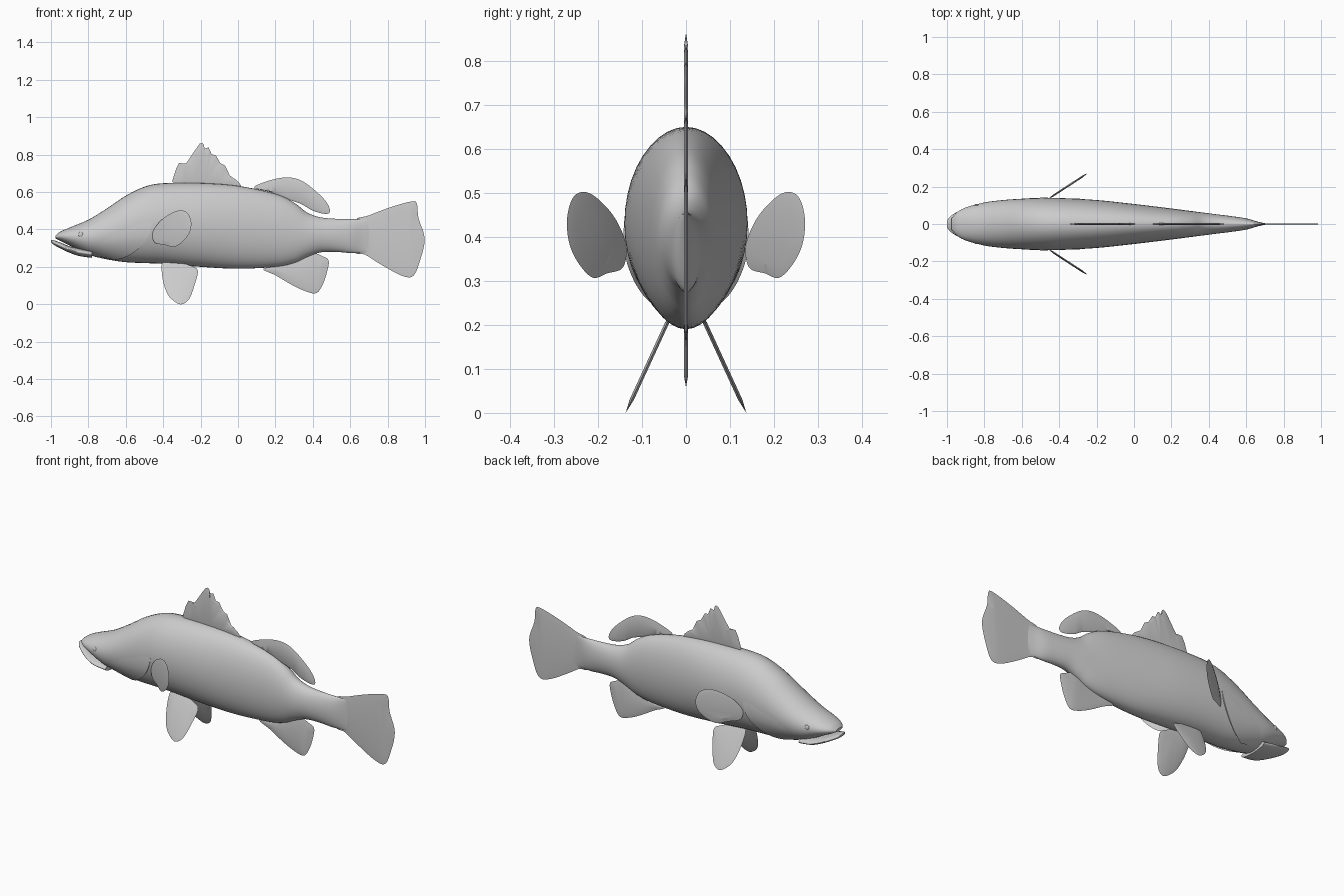
import bpy
import bmesh
from math import sin, cos, pi
from mathutils import Vector

default_cube = bpy.data.objects.get("Cube")
if default_cube:
    bpy.data.objects.remove(default_cube, do_unlink=True)

# One plain grey for the whole fish
grey = bpy.data.materials.new("plain_grey")
grey.use_nodes = True
COLOUR = (0.6, 0.6, 0.6, 1)
grey.diffuse_color = COLOUR
grey.node_tree.nodes["Principled BSDF"].inputs["Base Color"].default_value = COLOUR


def finish(name, bm, angle=40):
    """Turn a bmesh into a smooth shaded object."""
    bmesh.ops.recalc_face_normals(bm, faces=bm.faces)
    mesh = bpy.data.meshes.new(name)
    bm.to_mesh(mesh)
    bm.free()
    mesh.materials.append(grey)
    obj = bpy.data.objects.new(name, mesh)
    bpy.context.collection.objects.link(obj)
    bpy.ops.object.select_all(action="DESELECT")
    obj.select_set(True)
    bpy.context.view_layer.objects.active = obj
    bpy.ops.object.shade_smooth_by_angle(angle=angle * pi / 180)
    return obj


def hermite(a, b, c, d, t):
    """Smooth point between b and c."""
    a, b, c, d = (Vector(p) for p in (a, b, c, d))
    return b + ((c - a) * t + (2 * a - 5 * b + 4 * c - d) * t**2
                + (3 * b - a - 3 * c + d) * t**3) / 2


def smooth(points, steps, closed=False):
    n = len(points)
    pick = (lambda i: points[i % n]) if closed else (lambda i: points[max(0, min(n - 1, i))])
    out = [hermite(pick(i - 1), pick(i), pick(i + 1), pick(i + 2), s / steps)
           for i in range(n if closed else n - 1) for s in range(steps)]
    return out if closed else out + [Vector(points[-1])]


def skin(bm, rings, closed=True):
    """Join successive rows of vertices with quads."""
    for r, s in zip(rings, rings[1:]):
        n = len(r)
        for i in range(n if closed else n - 1):
            j = (i + 1) % n
            bm.faces.new((r[i], r[j], s[j], s[i]))


def section(station, angle):
    """Point on the oval section; the angle is measured from the belly."""
    x, low, high, half = station
    return Vector((x, half * sin(angle), (low + high) / 2 - (high - low) / 2 * cos(angle)))


def loft(name, stations, steps=5, sides=40):
    bm = bmesh.new()
    rings = [[bm.verts.new(section(s, 2 * pi * k / sides)) for k in range(sides)]
             for s in smooth(stations, steps)]
    skin(bm, rings)
    bm.faces.new(rings[0])
    bm.faces.new(rings[-1])
    return finish(name, bm)


# Body: x, belly height, back height, half width
BODY = [(-.975, .352, .368, .03), (-.95, .338, .388, .06), (-.9, .314, .41, .088),
        (-.8, .265, .452, .115), (-.7, .24, .513, .128), (-.6, .225, .58, .135),
        (-.5, .22, .628, .139), (-.4, .216, .647, .139), (-.2, .2, .648, .128),
        (0, .19, .633, .107), (.2, .2, .59, .083), (.3, .22, .543, .07),
        (.37, .252, .49, .061), (.44, .277, .465, .052), (.52, .28, .457, .042),
        (.6, .274, .455, .03), (.66, .275, .455, .013), (.7, .275, .457, .004)]
loft("body", BODY)

# Lower jaw, slightly longer than the snout
JAW = [(-1, .334, .344, .016), (-.985, .318, .342, .038), (-.95, .298, .33, .062),
       (-.9, .275, .31, .084), (-.85, .258, .3, .094), (-.78, .248, .29, .09)]
loft("lower_jaw", JAW)

BODY_FINE = smooth(BODY, 5)


def body_at(x):
    for a, b in zip(BODY_FINE, BODY_FINE[1:]):
        if a[0] <= x <= b[0]:
            return a.lerp(b, (x - a[0]) / (b[0] - a[0]))
    return BODY_FINE[-1]


# Gill covers: raised flaps whose rear rim curves from throat to cheek
def gill_cover(name, side):
    bm = bmesh.new()
    rows, cols, lift = 16, 12, .007
    grid = []
    for r in range(rows + 1):
        t = r / rows
        angle = .12 * pi + .4 * pi * t
        rear = -.66 + .2 * sin(t * pi / 2)
        row = []
        for c in range(cols + 2):
            u = min(c / cols, 1)
            x = -.8 + (rear + .8) * u
            p = section(body_at(x), angle)
            rise = -.008 if c > cols else lift * u * min(1, 3 * (1 - t)) - .002 * (1 - u)
            p += Vector((0, sin(angle), -cos(angle))) * rise
            row.append(bm.verts.new((p.x, side * p.y, p.z)))
        grid.append(row)
    skin(bm, grid, closed=False)
    finish(name, bm)


# Fins: thin lens shaped blades, thickest inside the outline
def fin(name, outline, thick=.005, place=lambda x, z: (x, 0, z), side=1, steps=5):
    points = smooth(outline, steps, closed=True) if steps > 1 else [Vector(p) for p in outline]
    centre = sum(points, Vector((0, 0))) / len(points)
    bm = bmesh.new()

    def ring(scale, offset):
        verts = []
        for p in points:
            x, y, z = place(*centre.lerp(p, scale))
            verts.append(bm.verts.new((x, side * (y + offset), z)))
        return verts

    rim = ring(1, 0)
    for offset in (thick, -thick):
        inner = ring(.75, offset)
        skin(bm, [rim, inner])
        bmesh.ops.triangulate(bm, faces=[bm.faces.new(inner)])
    finish(name, bm, 60)


fin("tail_fin", [(.62, .44), (.7, .475), (.82, .52), (.93, .55), (.957, .535), (.965, .46),
                 (.998, .35), (.972, .23), (.935, .15), (.87, .155), (.76, .215),
                 (.68, .265), (.62, .285)], .004)
fin("spiny_dorsal_fin", [(-.335, .64), (-.345, .68), (-.315, .755), (-.303, .72), (-.255, .785),
                         (-.205, .858), (-.183, .855), (-.18, .83), (-.157, .838), (-.14, .8),
                         (-.12, .798), (-.095, .755), (-.068, .74), (-.045, .69), (-.02, .672),
                         (.01, .645), (0, .62), (-.17, .635)], .005, steps=2)
fin("soft_dorsal_fin", [(.085, .625), (.18, .665), (.27, .678), (.34, .66), (.41, .61),
                        (.47, .55), (.492, .5), (.47, .483), (.4, .5), (.34, .535),
                        (.27, .56), (.17, .6)])
fin("anal_fin", [(.135, .187), (.2, .155), (.28, .108), (.36, .07), (.42, .06), (.455, .11),
                 (.478, .18), (.484, .235), (.45, .257), (.39, .275), (.3, .235), (.2, .205)])

# Paired fins lean outward from the flanks and belly
PELVIC = [(-.4, .23), (-.405, .15), (-.38, .06), (-.34, .015), (-.3, 0), (-.26, .03),
          (-.23, .11), (-.215, .18), (-.25, .205), (-.32, .225)]
PECTORAL = [(-.457, .38), (-.42, .44), (-.36, .485), (-.31, .502), (-.27, .488), (-.25, .44),
            (-.258, .385), (-.29, .34), (-.34, .307), (-.39, .317), (-.445, .33)]
for label, side in (("left", 1), ("right", -1)):
    # the model faces -y, so its left is +x and the far flank is +y
    flank = "rear" if side > 0 else "front"
    gill_cover(flank + "_gill_cover", side)
    fin(flank + "_pelvic_fin", PELVIC, .005,
        lambda x, z: (x, .045 + (.2 - z) * .46, z), side)
    fin(flank + "_pectoral_fin", PECTORAL, .006,
        lambda x, z: (x, .137 + (x + .455) * .65, z), side)
    # Eye: a small low bead on the side of the head
    spot = section(body_at(-.84), .56 * pi)
    bm = bmesh.new()
    bmesh.ops.create_uvsphere(bm, u_segments=16, v_segments=10, radius=.014)
    bmesh.ops.scale(bm, vec=(1, .5, 1), verts=bm.verts)
    bmesh.ops.translate(bm, vec=(spot.x, side * (spot.y - .003), spot.z), verts=bm.verts)
    finish(flank + "_eye", bm)
